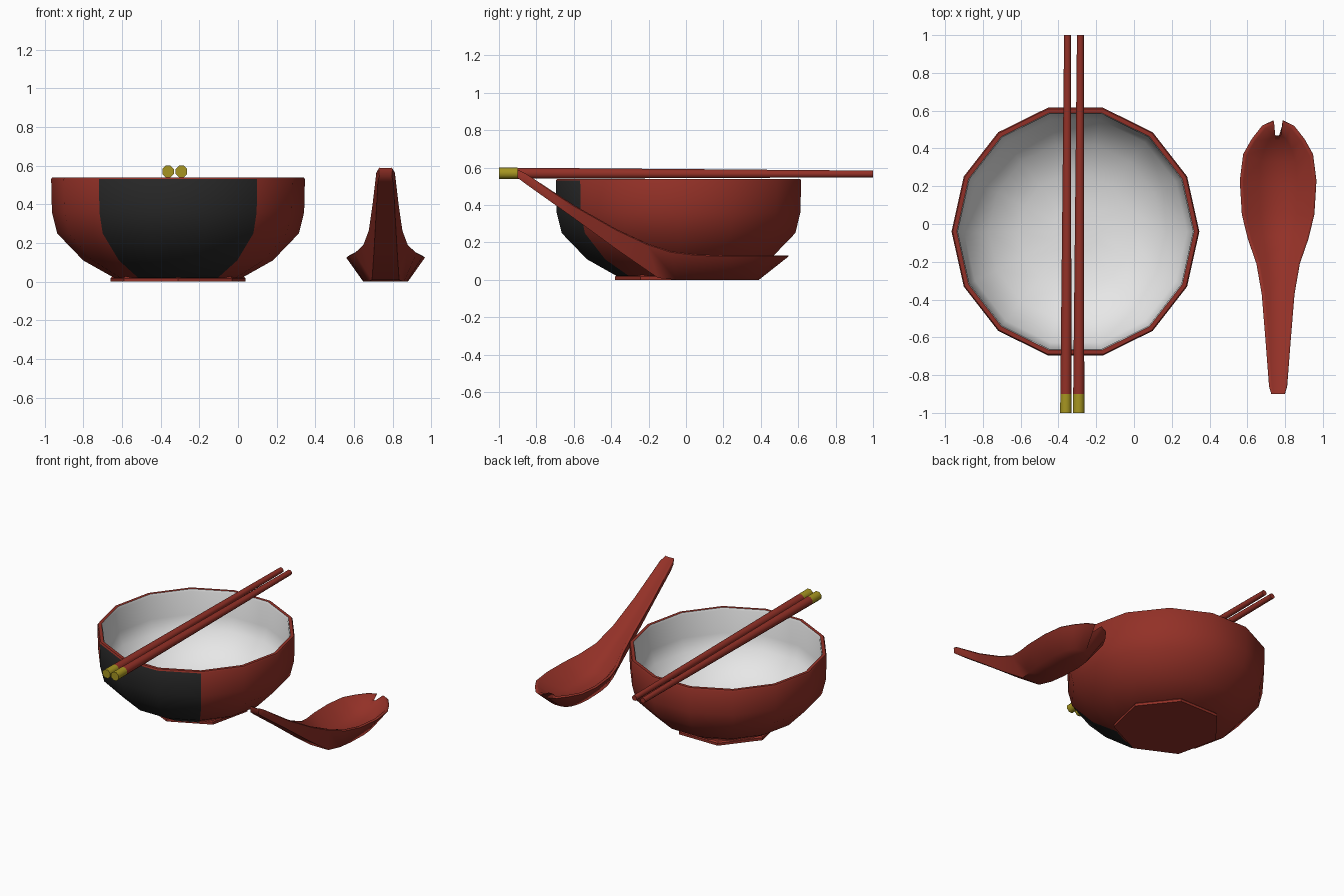
import bpy, bmesh, math
from mathutils import Vector

default = bpy.data.objects.get("Cube")
if default:
    bpy.data.objects.remove(default, do_unlink=True)


def material(name, rgb):
    m = bpy.data.materials.new(name)
    m.use_nodes = True
    color = (*rgb, 1)
    m.diffuse_color = color
    m.node_tree.nodes["Principled BSDF"].inputs["Base Color"].default_value = color
    return m


RED = material("lacquer_red", (0.29, 0.03, 0.02))
BLACK = material("matte_black", (0.02, 0.02, 0.02))
WHITE = material("porcelain_white", (0.8, 0.8, 0.8))
GOLD = material("gold", (0.38, 0.30, 0.015))


def loft(name, rings, mats, paint=None, angle=40, closed=False):
    """Skin a list of equal-sized point rings; paint(band, side) picks the colour."""
    bm = bmesh.new()
    loops = [[bm.verts.new(p) for p in ring] for ring in rings]
    n = len(loops[0])
    for band, (a, b) in enumerate(zip(loops, loops[1:])):
        for i in range(n):
            j = (i + 1) % n
            f = bm.faces.new((a[i], a[j], b[j], b[i]))
            f.material_index = paint(band, i) if paint else 0
    for loop, band in ((loops[0], -1), (loops[-1], len(rings))):
        f = bm.faces.new(loop)
        f.material_index = paint(band, 0) if paint else 0
    bmesh.ops.recalc_face_normals(bm, faces=bm.faces)
    mesh = bpy.data.meshes.new(name)
    bm.to_mesh(mesh)
    bm.free()
    for m in mats:
        mesh.materials.append(m)
    obj = bpy.data.objects.new(name, mesh)
    bpy.context.collection.objects.link(obj)
    bpy.ops.object.select_all(action='DESELECT')
    obj.select_set(True)
    bpy.context.view_layer.objects.active = obj
    bpy.ops.object.shade_smooth_by_angle(angle=math.radians(angle))
    return obj


def circle(center, r, n, start=0.0, stretch=1.0):
    cx, cy, z = center
    turns = [start + math.tau * i / n for i in range(n)]
    return [Vector((cx + r * math.cos(t), cy + r * stretch * math.sin(t), z)) for t in turns]


# Bowl: outer wall, rim, then inner wall down to the floor
outer = [(0.33, 0.02), (0.49, 0.11), (0.625, 0.25), (0.652, 0.36), (0.656, 0.53)]
rim = [(0.65, 0.54), (0.628, 0.54)]
inner = [(0.622, 0.525), (0.618, 0.36), (0.59, 0.265), (0.46, 0.135), (0.3, 0.06), (0.12, 0.045)]
wall_bands = len(outer) - 1
rim_end = len(outer) + len(rim) - 1


def bowl_paint(band, side):
    if band > rim_end - 1:
        return 2
    # front panel covers the three front sides
    return 1 if 0 <= band < wall_bands and side in (9, 10, 11) else 0


loft("bowl", [circle((-0.31, -0.04, z), r, 14, stretch=1.025) for r, z in outer + rim + inner],
     (RED, BLACK, WHITE), bowl_paint)

# Foot ring under the bowl
loft("bowl_foot", [circle((-0.31, -0.022, z), r, 7, -math.pi / 2)
                   for r, z in ((0.357, 0), (0.357, 0.018), (0.347, 0.028))], (RED,), angle=30)

# Chopsticks: tapered rods with a gold grip end
for name, x0, x1 in (("left_chopstick", -0.293, -0.284), ("right_chopstick", -0.361, -0.352)):
    rings = []
    for t in (0, 0.05, 1):
        r = 0.0325 - 0.013 * t
        ring = circle((0, 0, 0), r, 8, math.pi / 8)
        x, z = x0 + (x1 - x0) * t, 0.57 - 0.004 * t
        rings.append([Vector((x + p.x, -1 + 2 * t, z + p.y)) for p in ring])
    loft(name, rings, (RED, GOLD), lambda band, side: 1 if band <= 0 else 0, angle=50)

# Spoon stations: rim y, half width, rim z, base y, base half width, base z, hollow depth
stations = [
    (0.547, 0.03, 0.13, 0.39, 0.02, 0, 0.01),
    (0.52, 0.085, 0.13, 0.38, 0.06, 0, 0.04),
    (0.45, 0.14, 0.13, 0.35, 0.085, 0, 0.07),
    (0.37, 0.185, 0.13, 0.29, 0.105, 0, 0.09),
    (0.23, 0.203, 0.13, 0.2, 0.115, 0, 0.1),
    (0.05, 0.192, 0.137, 0.05, 0.11, 0, 0.1),
    (-0.08, 0.16, 0.153, -0.05, 0.095, 0, 0.09),
    (-0.21, 0.115, 0.195, -0.15, 0.07, 0.01, 0.06),
    (-0.37, 0.087, 0.27, -0.36, 0.06, 0.155, 0.03),
    (-0.6, 0.068, 0.4, -0.6, 0.05, 0.33, 0.012),
    (-0.86, 0.048, 0.57, -0.86, 0.04, 0.515, 0.006),
    (-0.9, 0.036, 0.59, -0.9, 0.032, 0.545, 0.003),
]
spoon_x = 0.763
rings = []
for y, w, z, base_y, b, base_z, depth in stations:
    lip = min(0.018, w * 0.3)
    hollow_y = y + (base_y - y) * 0.5
    half = [(b, base_y, base_z), (w, y, z - 0.006), (w - 0.006, y, z),
            (w - lip, y + (base_y - y) * 0.1, z - 0.002), (w * 0.5, hollow_y, z - depth)]
    ring = half + [(-px, py, pz) for px, py, pz in reversed(half)]
    rings.append([Vector((spoon_x + px, py, pz)) for px, py, pz in ring])
loft("spoon", rings, (RED,), angle=62)
